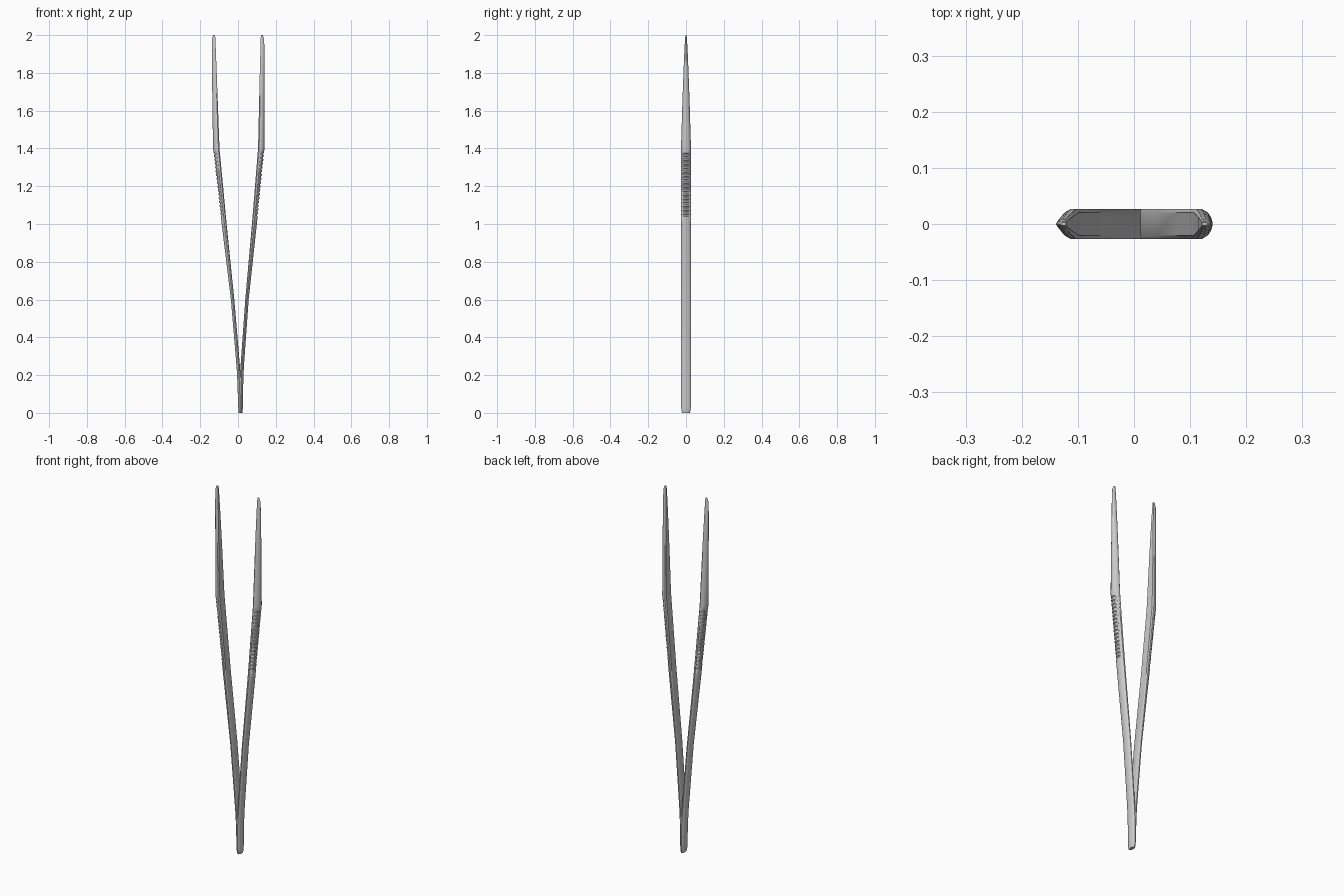
import bpy, bmesh

if "Cube" in bpy.data.objects:
    bpy.data.objects.remove(bpy.data.objects["Cube"])

# z, inner offset, outer offset, half width in y
PROFILE = [
    (0.0, -0.005, 0.0095, 0.020), (0.012, -0.005, 0.0115, 0.0245),
    (0.04, -0.005, 0.0125, 0.026), (0.16, -0.005, 0.0155, 0.0265),
    (0.24, 0.001, 0.019, 0.0265), (0.60, 0.029, 0.047, 0.0265),
    (1.00, 0.067, 0.093, 0.0265), (1.40, 0.102, 0.136, 0.0265),
    (1.50, 0.105, 0.137, 0.0235), (1.65, 0.1095, 0.138, 0.019),
    (1.80, 0.114, 0.139, 0.0135), (1.92, 0.118, 0.1395, 0.0085),
    (1.98, 0.120, 0.138, 0.005), (2.0, 0.121, 0.131, 0.003)]

# Cross-section: depth from inner to outer face, fraction of half width
HALF = [(0.0, 0.78), (0.17, 1.0), (0.45, 1.0), (0.75, 0.78), (0.93, 0.42)]
SECTION = HALF + [(1.0, 0.0)] + [(d, -w) for d, w in reversed(HALF)]


def sample(z):
    for a, b in zip(PROFILE, PROFILE[1:]):
        if z <= b[0]:
            t = (z - a[0]) / (b[0] - a[0])
            return [p + (q - p) * t for p, q in zip(a, b)]
    return PROFILE[-1]


def arm(name, side):
    # Stations along the arm; the grip band alternates ridge and groove
    stations = [(p, 0.0) for p in PROFILE]
    ridges, z0, z1 = 17, 1.04, 1.385
    step = (z1 - z0) / ridges
    for i in range(ridges):
        for f, cut in ((0.0, 0.0), (0.15, 0.004), (0.45, 0.004), (0.6, 0.0)):
            stations.append((sample(z0 + (i + f) * step), cut))
    stations.sort(key=lambda s: s[0][0])

    bm = bmesh.new()
    rings = []
    for (z, inner, outer, w), cut in stations:
        centre = 0.0135 * (1 - z / 2)
        ring = []
        for d, f in SECTION:
            off = inner + (outer - inner) * d - (cut if d > 0.6 else 0)
            ring.append(bm.verts.new((centre + side * off, f * w, z)))
        rings.append(ring)
    n = len(SECTION)
    for a, b in zip(rings, rings[1:]):
        for i in range(n):
            j = (i + 1) % n
            bm.faces.new((a[i], a[j], b[j], b[i]))
    bm.faces.new(rings[0])
    bm.faces.new(rings[-1])
    bmesh.ops.recalc_face_normals(bm, faces=bm.faces)
    mesh = bpy.data.meshes.new(name)
    bm.to_mesh(mesh)
    bm.free()
    ob = bpy.data.objects.new(name, mesh)
    bpy.context.collection.objects.link(ob)
    bpy.ops.object.select_all(action='DESELECT')
    ob.select_set(True)
    bpy.context.view_layer.objects.active = ob
    bpy.ops.object.shade_smooth_by_angle(angle=0.55)


# Two tweezer arms that merge at the foot
arm("left_arm", -1)
arm("right_arm", 1)
